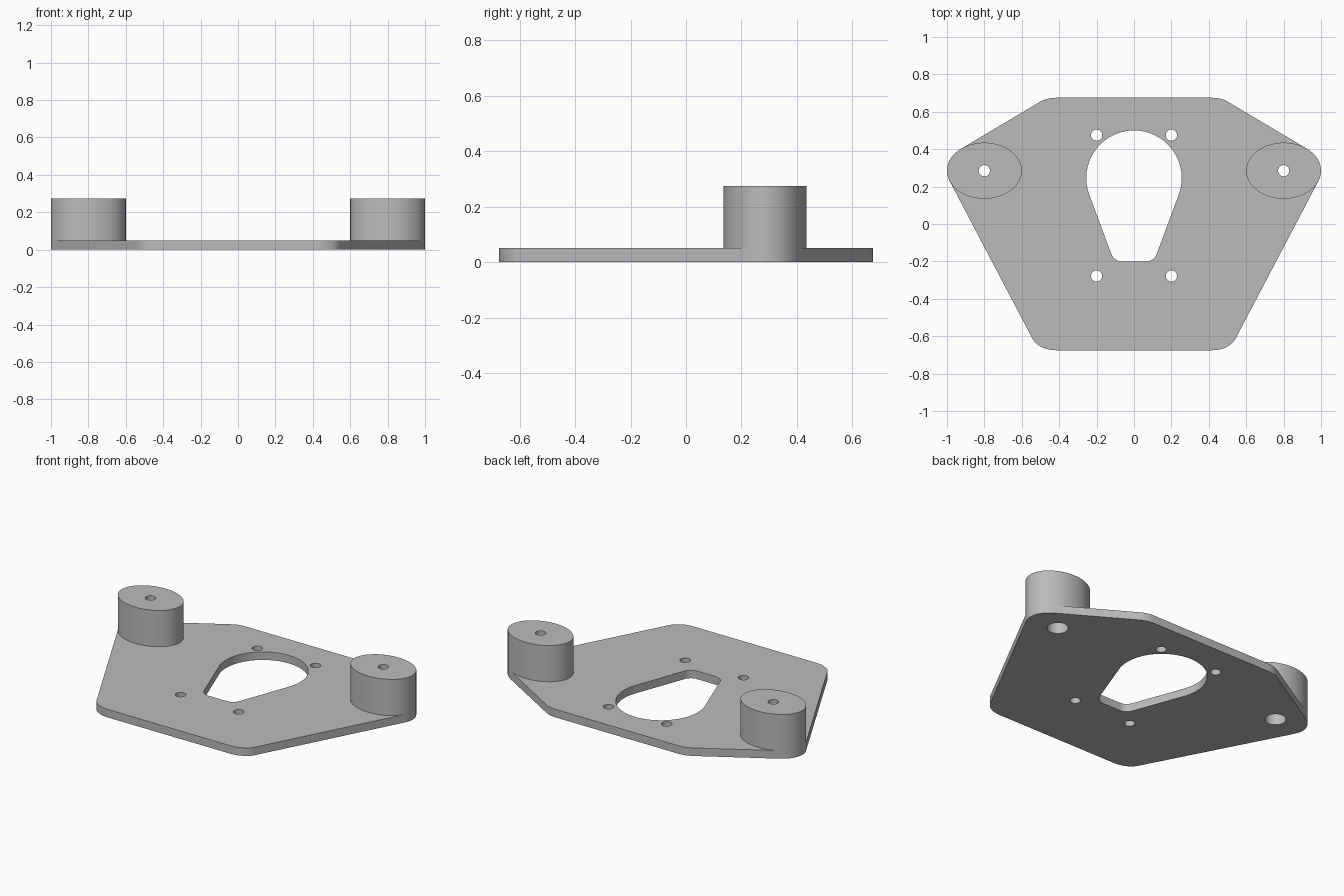
import bpy
import bmesh
from math import cos, sin, pi, radians
from mathutils import Vector
from mathutils.geometry import convex_hull_2d

cube = bpy.data.objects.get("Cube")
if cube:
    bpy.data.objects.remove(cube, do_unlink=True)

PLATE_TOP, BOSS_TOP = 0.05, 0.275
BOSS_X, BOSS_Y = 0.8, 0.285

grey = bpy.data.materials.new("plain grey")
grey.use_nodes = True
colour = (0.5, 0.5, 0.5, 1)
grey.diffuse_color = colour
grey.node_tree.nodes["Principled BSDF"].inputs["Base Color"].default_value = colour


def ellipse(x, y, rx, ry, n=64):
    return [Vector((x + rx * cos(2 * pi * i / n), y + ry * sin(2 * pi * i / n)))
            for i in range(n)]


def hull(*loops):
    points = [p for loop in loops for p in loop]
    return [points[i] for i in convex_hull_2d(points)]


def prism(name, outline, z0, z1):
    """Extrude a flat outline between two heights."""
    bm = bmesh.new()
    face = bm.faces.new([bm.verts.new((p.x, p.y, z0)) for p in outline])
    top = bmesh.ops.extrude_face_region(bm, geom=[face])["geom"]
    bmesh.ops.translate(bm, vec=(0, 0, z1 - z0),
                        verts=[v for v in top if isinstance(v, bmesh.types.BMVert)])
    bmesh.ops.recalc_face_normals(bm, faces=bm.faces)
    mesh = bpy.data.meshes.new(name)
    bm.to_mesh(mesh)
    bm.free()
    mesh.materials.append(grey)
    obj = bpy.data.objects.new(name, mesh)
    bpy.context.collection.objects.link(obj)
    return obj


def cut(obj, cutters):
    """Subtract the cutters, apply, discard them and shade the result."""
    bpy.ops.object.select_all(action="DESELECT")
    obj.select_set(True)
    bpy.context.view_layer.objects.active = obj
    for cutter in cutters:
        cutter.hide_render = True
        mod = obj.modifiers.new("cut", "BOOLEAN")
        mod.operation, mod.solver, mod.object = "DIFFERENCE", "EXACT", cutter
        bpy.ops.object.modifier_apply(modifier=mod.name)
        bpy.data.objects.remove(cutter, do_unlink=True)
    bpy.ops.object.shade_smooth_by_angle(angle=radians(30))


def hole(x, y, r, z0=-0.1, z1=0.4):
    return prism("hole_cutter", ellipse(x, y, r, r, 32), z0, z1)


# Base plate: rounded corners wrapped around the two boss ends
sides = (-1, 1)
corners = [ellipse(s * BOSS_X, BOSS_Y, 0.2, 0.15, 96) for s in sides]
corners += [ellipse(s * 0.42, y, 0.133, 0.1) for s in sides for y in (-0.575, 0.575)]
plate = prism("base_plate", hull(*corners), 0, PLATE_TOP)

# Teardrop window, four screw holes and two counterbores
window = hull(ellipse(0, 0.245, 0.255, 0.255, 96),
              *[ellipse(s * 0.065, -0.14, 0.06, 0.06, 48) for s in sides])
cutters = [prism("window_cutter", window, -0.1, 0.2)]
cutters += [hole(s * 0.2, y, 0.03) for s in sides for y in (-0.278, 0.475)]
cutters += [hole(s * BOSS_X, BOSS_Y, 0.06) for s in sides]
cut(plate, cutters)

# Oval bosses with a screw hole, counterbored from below
for s, side in zip(sides, ("right", "left")):
    boss = prism(side + "_boss", ellipse(s * BOSS_X, BOSS_Y, 0.2, 0.15, 96),
                 PLATE_TOP, BOSS_TOP)
    cut(boss, [hole(s * BOSS_X, BOSS_Y, 0.03),
               hole(s * BOSS_X, BOSS_Y, 0.06, -0.1, 0.2)])
